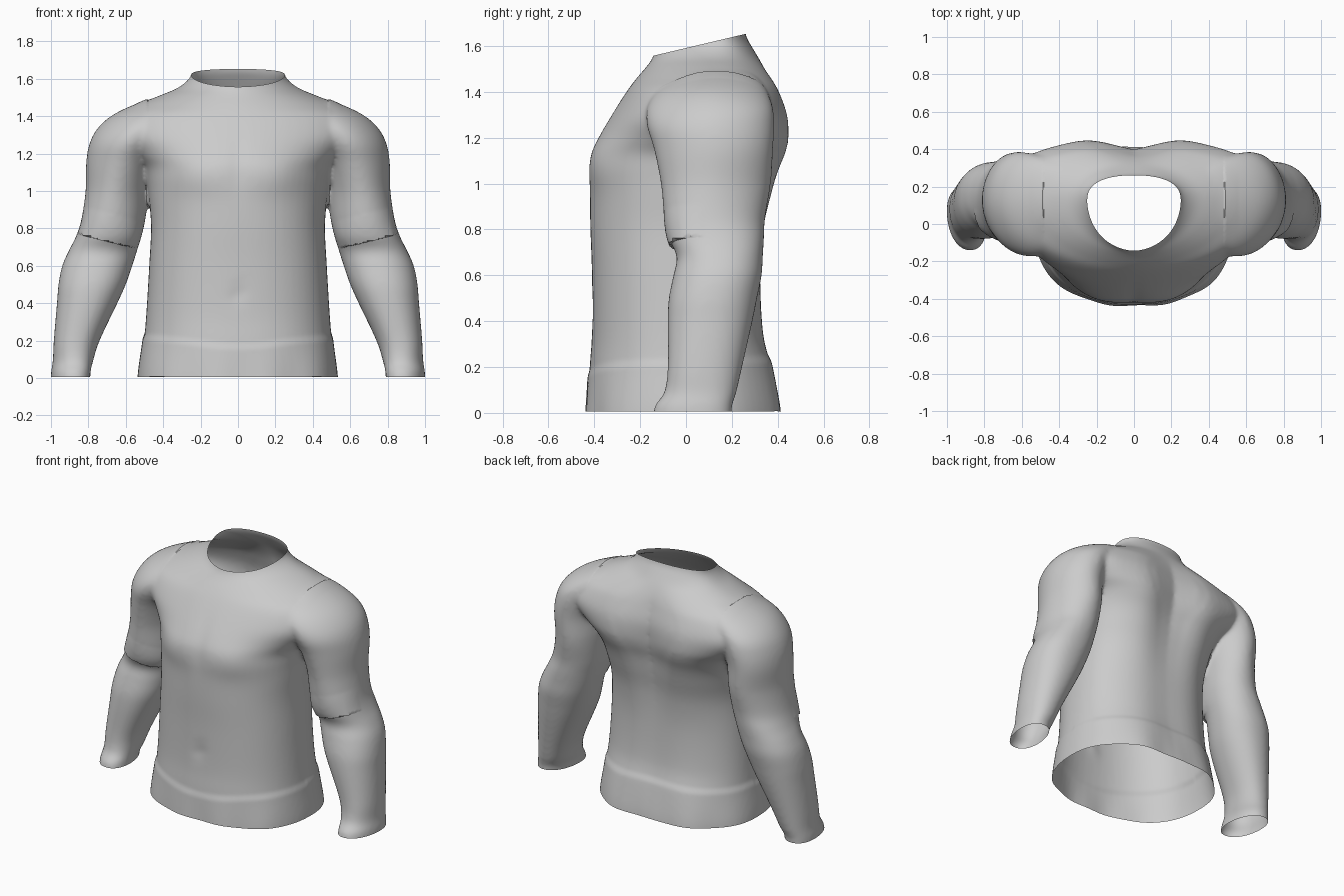
import bpy, bmesh, math
from mathutils import Vector

if "Cube" in bpy.data.objects:
    bpy.data.objects.remove(bpy.data.objects["Cube"])

grey = bpy.data.materials.new("light_grey")
grey.diffuse_color = (0.6, 0.6, 0.6, 1)
grey.use_nodes = True
grey.node_tree.nodes["Principled BSDF"].inputs["Base Color"].default_value = grey.diffuse_color
SEG = 64

def spline(rows, steps=5):
    """Smoothly resample a list of section rows."""
    out = []
    for i in range(len(rows) - 1):
        p0, p1, p2, p3 = (rows[max(i - 1, 0)], rows[i], rows[i + 1],
                          rows[min(i + 2, len(rows) - 1)])
        for s in range(steps):
            t = s / steps
            out.append([0.5 * (2 * b + (c - a) * t + (2 * a - 5 * b + 4 * c - d) * t * t
                               + (3 * b - a - 3 * c + d) * t ** 3)
                        for a, b, c, d in zip(p0, p1, p2, p3)])
    out.append(list(rows[-1]))
    return out

def loft(bm, rings):
    """Skin closed rings and cap both ends."""
    loops = [[bm.verts.new(p) for p in ring] for ring in rings]
    for a, b in zip(loops, loops[1:]):
        for i in range(SEG):
            j = (i + 1) % SEG
            bm.faces.new((a[i], a[j], b[j], b[i]))
    bm.faces.new(loops[0][::-1])
    bm.faces.new(loops[-1])

def gauss(d, width):
    return math.exp(-(d / width) ** 2)

def spow(v, e):
    return math.copysign(abs(v) ** e, v)

# Torso sections: z, half width, front y, back y, widest y, spine groove,
# front squareness, back squareness
torso = [
    (-0.10, 0.53, -0.435, 0.42, 0.00, 0.02, 2.35, 2.35),
    (0.02, 0.527, -0.43, 0.415, 0.00, 0.02, 2.35, 2.35),
    (0.20, 0.503, -0.42, 0.382, 0.00, 0.02, 2.3, 2.3),
    (0.35, 0.49, -0.41, 0.345, 0.00, 0.015, 2.3, 2.3),
    (0.60, 0.475, -0.41, 0.333, 0.00, 0.015, 2.3, 2.3),
    (0.80, 0.465, -0.417, 0.347, 0.00, 0.025, 2.25, 2.4),
    (0.95, 0.475, -0.42, 0.377, 0.02, 0.035, 2.2, 2.6),
    (1.05, 0.487, -0.423, 0.40, 0.05, 0.045, 2.2, 2.8),
    (1.13, 0.51, -0.415, 0.425, 0.08, 0.05, 2.15, 3.2),
    (1.20, 0.58, -0.385, 0.435, 0.10, 0.05, 2.05, 3.5),
    (1.30, 0.67, -0.325, 0.43, 0.11, 0.04, 2.0, 3.5),
    (1.40, 0.65, -0.26, 0.40, 0.12, 0.03, 2.0, 3.0),
    (1.46, 0.54, -0.215, 0.375, 0.13, 0.02, 1.9, 2.4),
    (1.51, 0.42, -0.172, 0.345, 0.14, 0.01, 1.9, 2.1),
    (1.55, 0.325, -0.145, 0.315, 0.14, 0.00, 1.8, 2.1),
    (1.60, 0.262, -0.133, 0.285, 0.14, 0.00, 1.75, 2.2),
    (1.65, 0.245, -0.13, 0.26, 0.14, 0.00, 1.75, 2.3),
    (1.75, 0.243, -0.13, 0.25, 0.14, 0.00, 1.75, 2.3)]

# Arm sections: z, inner x, outer x, front y, back y, twist
arm = [
    (-0.10, 0.79, 1.00, -0.145, 0.20, 0.02),
    (0.02, 0.79, 1.00, -0.14, 0.20, 0.02),
    (0.09, 0.775, 0.99, -0.095, 0.22, 0.01),
    (0.20, 0.74, 0.985, -0.08, 0.245, 0.0),
    (0.40, 0.645, 0.968, -0.08, 0.29, 0.0),
    (0.50, 0.60, 0.96, -0.075, 0.31, 0.0),
    (0.60, 0.565, 0.94, -0.055, 0.33, 0.0),
    (0.68, 0.54, 0.905, -0.04, 0.335, 0.0),
    (0.76, 0.515, 0.865, -0.075, 0.34, 0.0),
    (0.85, 0.495, 0.837, -0.095, 0.345, -0.01),
    (1.00, 0.475, 0.815, -0.11, 0.37, -0.01),
    (1.15, 0.45, 0.812, -0.14, 0.38, 0.01),
    (1.25, 0.40, 0.795, -0.17, 0.385, 0.02),
    (1.33, 0.34, 0.755, -0.17, 0.38, 0.03),
    (1.40, 0.28, 0.68, -0.13, 0.355, 0.02),
    (1.46, 0.24, 0.56, -0.05, 0.315, 0.0),
    (1.50, 0.20, 0.44, 0.00, 0.27, 0.0)]

def torso_ring(row):
    z, w, yf, yb, yc, groove, nf, nb = row
    pts = []
    for i in range(SEG):
        a = 2 * math.pi * i / SEG
        c, s = math.cos(a), math.sin(a)
        n = nb if s > 0 else nf
        x = w * spow(c, 2 / n)
        y = yc + (yb - yc if s > 0 else yc - yf) * spow(s, 2 / n)
        if s > 0:      # spine valley and shoulder blades
            y += groove * s * (0.4 * gauss(abs(x) - 0.25, 0.15) - 0.85 * gauss(x, 0.14))
        else:          # breastbone, chest muscles and navel
            y += -s * (0.01 * gauss(x, 0.05) * gauss(z - 1.15, 0.15)
                       - 0.016 * gauss(abs(x) - 0.24, 0.14) * gauss(z - 1.09, 0.10)
                       + 0.010 * gauss(x, 0.04) * gauss(z - 0.45, 0.05))
        pts.append((x, y, z))
    return pts

def arm_ring(row, side):
    z, x0, x1, yf, yb, twist = row
    half = math.sqrt(max(((x1 - x0) / 2) ** 2 - twist ** 2, 1e-4))
    e = 0.92 + 0.13 * min(1, max(0, (z - 0.75) / 0.25))   # rounder upper arm
    pts = []
    for i in range(SEG):
        a = side * 2 * math.pi * i / SEG
        c, s = spow(math.cos(a), e), spow(math.sin(a), e)
        pts.append((side * ((x0 + x1) / 2 + half * c + twist * s),
                    (yf + yb) / 2 + (yb - yf) / 2 * s, z))
    return pts

# Solid body: torso and both arms, fused into one skin
bm = bmesh.new()
loft(bm, [torso_ring(r) for r in spline(torso)])
for side in (1, -1):
    loft(bm, [arm_ring(r, side) for r in spline(arm)])
bmesh.ops.recalc_face_normals(bm, faces=bm.faces)
mesh = bpy.data.meshes.new("shirt_body")
bm.to_mesh(mesh)
bm.free()
shirt = bpy.data.objects.new("shirt_body", mesh)
bpy.context.collection.objects.link(shirt)
fuse = shirt.modifiers.new("fuse", 'REMESH')
fuse.mode = 'VOXEL'
fuse.voxel_size = 0.012
soften = shirt.modifiers.new("soften", 'SMOOTH')
soften.factor = 0.5
soften.iterations = 14
bpy.context.view_layer.update()
skin = bpy.data.meshes.new_from_object(
    shirt.evaluated_get(bpy.context.evaluated_depsgraph_get()))
shirt.modifiers.clear()
shirt.data = skin

bm = bmesh.new()
bm.from_mesh(skin)

def cut(point, normal, keep=lambda c: True, clear=False):
    faces = [f for f in bm.faces if keep(f.calc_center_median())]
    geom = faces + list({e for f in faces for e in f.edges}) \
        + list({v for f in faces for v in f.verts})
    bmesh.ops.bisect_plane(bm, geom=geom, plane_co=point, plane_no=normal,
                           clear_outer=clear)

# Open neck, hem and wrists
cut((0, -0.13, 1.56), (0, -0.09, 0.38), clear=True)
cut((0, 0, 0.006), (0, 0, -1), clear=True)

# Seam edges at the elbows and shoulders
elbow_n = {s: Vector((-0.235 * s, 0, 0.97)) for s in (1, -1)}
elbow_p = {s: Vector((0.70 * s, 0, 0.73)) for s in (1, -1)}
for s in (1, -1):
    cut(elbow_p[s], elbow_n[s], lambda c: c.x * s > 0.49 and 0.6 < c.z < 0.85)
    cut((0.48 * s, 0, 0), (s, 0, 0), lambda c: c.x * s > 0.4 and c.z > 1.38)
bm.normal_update()
moves = []
for v in bm.verts:
    x, y, z = v.co
    s = 1 if x > 0 else -1
    push = 0.0
    if abs(x) > 0.5 and 0.6 < z < 1.0:          # sleeve edge over the elbow
        d = (v.co - elbow_p[s]).dot(elbow_n[s])
        if d > 0.001:
            push += 0.012 * max(0, 1 - d / 0.15) * min(1, max(0, (0.08 - y) / 0.1))
    if z > 1.38 and abs(x) > 0.481:             # shoulder seam
        push += 0.007 * max(0, 1 - (abs(x) - 0.48) / 0.08) * gauss(y - 0.12, 0.15)
    if abs(x) < 0.56 and z < 0.32:              # hem band, dipping at the front
        edge = 0.25 - 0.055 * gauss(x, 0.35) * (1 if y < 0 else -0.3)
        ramp = min(1, max(0, (edge - z) / 0.05))
        ramp *= ramp * (3 - 2 * ramp)
        push += ramp * (0.008 + 0.004 * math.sin(23 * x + 5 * y) * (1 - z / edge))
    moves.append((v, v.normal * push))
for v, offset in moves:
    v.co += offset
    v.co.z = max(v.co.z, 0.0)
for f in bm.faces:
    f.smooth = True
bm.to_mesh(skin)
bm.free()
skin.materials.clear()
skin.materials.append(grey)
bpy.data.meshes.remove(mesh)

bpy.context.view_layer.objects.active = shirt
shirt.select_set(True)
bpy.ops.object.shade_smooth_by_angle(angle=math.radians(40))
